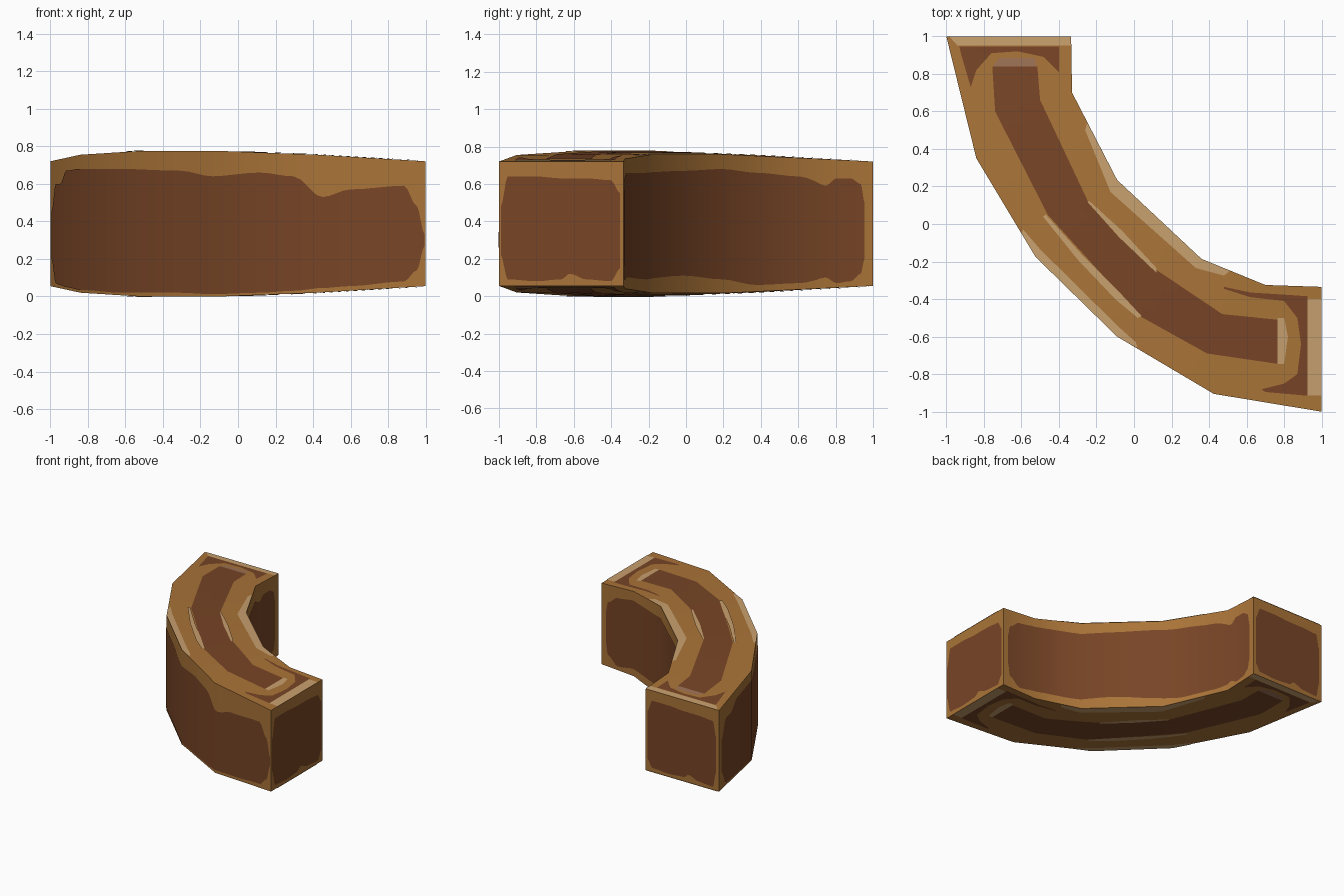
import bpy, bmesh
from mathutils import Vector
from mathutils.bvhtree import BVHTree

if "Cube" in bpy.data.objects:
    bpy.data.objects.remove(bpy.data.objects["Cube"])

HEIGHT = 0.775
# Plan outline of the bend at six stations, with the top height of each
OUTER = [(-1, 1), (-.84, .35), (-.525, -.175), (-.09, -.6), (.425, -.905), (1, -1)]
INNER = [(-.335, 1), (-.33, .70), (-.09, .235), (.36, -.186), (.70, -.325), (1, -.335)]
OUTER_TOP = [.72, .755, .775, .775, .755, .72]
INNER_TOP = [.72, .735, .757, .757, .735, .72]


def material(name, rgb):
    lin = [((c / 255 + .055) / 1.055) ** 2.4 for c in rgb]
    m = bpy.data.materials.new(name)
    m.diffuse_color = (*lin, 1)
    m.use_nodes = True
    m.node_tree.nodes["Principled BSDF"].inputs["Base Color"].default_value = m.diffuse_color
    return m


AMBER = material("amber_brown", (170, 116, 56))
DARK = material("dark_brown", (120, 69, 38))
TAN = material("pale_tan", (200, 160, 110))
DUSTY = material("dusty_tan", (158, 114, 85))


def make_object(name, bm, mat):
    me = bpy.data.meshes.new(name)
    bm.to_mesh(me)
    bm.free()
    me.materials.append(mat)
    ob = bpy.data.objects.new(name, me)
    bpy.context.collection.objects.link(ob)
    return ob


def along(points, u):
    """Point at u on a polyline counted in whole segments."""
    i = min(int(u), len(points) - 2)
    return Vector(points[i]).lerp(Vector(points[i + 1]), u - i)


# Curved block body
bm = bmesh.new()
rings = []
for (ox, oy), (ix, iy), oz, iz in zip(OUTER, INNER, OUTER_TOP, INNER_TOP):
    rings.append([bm.verts.new(p) for p in ((ox, oy, HEIGHT - oz), (ix, iy, HEIGHT - iz),
                                            (ix, iy, iz), (ox, oy, oz))])
for a, b in zip(rings, rings[1:]):
    for k in range(4):
        n = (k + 1) % 4
        bm.faces.new((a[k], a[n], b[n], b[k]))
bm.faces.new(rings[0])
bm.faces.new(rings[-1])
bmesh.ops.recalc_face_normals(bm, faces=bm.faces)
bmesh.ops.triangulate(bm, faces=bm.faces)
tree = BVHTree.FromBMesh(bm)
body = make_object("curved_block", bm, AMBER)
bpy.context.view_layer.objects.active = body
body.select_set(True)
bpy.ops.object.shade_smooth_by_angle(angle=0.7)


def cap_patch(name, rail_a, rail_b, mat, lift=.003):
    """Thin painted plate between two plan rails, on both top and underside."""
    steps, across = 6 * (len(rail_a) - 1), 4
    for side, start, sign in (("top", .85, 1), ("underside", -.08, -1)):
        bm = bmesh.new()
        grid = []
        for s in range(steps + 1):
            a, b = along(rail_a, s / 6), along(rail_b, s / 6)
            row = []
            for k in range(across + 1):
                x, y = a.lerp(b, k / across)
                z = tree.find_nearest(Vector((x, y, start)))[0].z
                row.append(bm.verts.new((x, y, z + sign * lift)))
            grid.append(row)
        for r, q in zip(grid, grid[1:]):
            for k in range(across):
                bm.faces.new((r[k], r[k + 1], q[k + 1], q[k]))
        bm.normal_update()
        for f in bm.faces:
            if f.normal.z * sign < 0:
                f.normal_flip()
        make_object(f"{name}_{side}", bm, mat)


def wall_panel(name, path, profile, side=1, lift=.003):
    """Dark wavy panel on a wall; profile rows are (u, low z, high z)."""
    seg = []
    for p, q in zip(path, path[1:]):
        d = (Vector(q) - Vector(p)).normalized()
        seg.append(Vector((d.y, -d.x, 0)) * side)
    normals = [seg[0]] + [(a + b).normalized() for a, b in zip(seg, seg[1:])] + [seg[-1]]
    # sample between profile rows with eased waves, plus every station
    us = {float(i) for i in range(len(path)) if profile[0][0] < i < profile[-1][0]}
    for a, b in zip(profile, profile[1:]):
        us |= {a[0] + (b[0] - a[0]) * k / 4 for k in range(4)}
    us.add(profile[-1][0])
    bm = bmesh.new()
    cols, vert_normals = [], []
    for u in sorted(us):
        a, b = next(((a, b) for a, b in zip(profile, profile[1:]) if u <= b[0]), profile[-2:])
        t = (u - a[0]) / (b[0] - a[0])
        t = t * t * (3 - 2 * t)
        n = along(normals, u).normalized()
        x, y = along(path, u)
        cols.append([bm.verts.new(Vector((x, y, a[i] + (b[i] - a[i]) * t)) + n * lift)
                     for i in (1, 2)])
        vert_normals += [n, n]
    for (l0, h0), (l1, h1) in zip(cols, cols[1:]):
        bm.faces.new((l0, l1, h1, h0) if side > 0 else (l0, h0, h1, l1))
    for f in bm.faces:
        f.smooth = True
    ob = make_object(name, bm, DARK)
    ob.data.normals_split_custom_set_from_vertices(vert_normals)


# Dark panels on the two curved walls and the two ends
wall_panel("outer_wall_panel", OUTER, [
    (.06, .2, .45), (.2, .07, .6), (.35, .06, .6), (.55, .05, .67), (1, .035, .68),
    (1.7, .02, .68), (2.5, .02, .67), (2.9, .012, .64), (3.4, .02, .66), (3.75, .03, .64),
    (4.05, .045, .53), (4.3, .055, .57), (4.8, .08, .59), (4.92, .14, .48), (4.99, .27, .33)])
wall_panel("inner_wall_panel", INNER, [
    (.15, .2, .5), (.22, .12, .6), (.4, .08, .63), (.65, .07, .63), (.85, .1, .59),
    (1.2, .07, .64), (1.7, .06, .66), (2.1, .09, .68), (2.6, .11, .67), (3.2, .09, .66),
    (4, .1, .66), (4.5, .08, .64), (4.8, .15, .58), (4.86, .25, .5)], side=-1)
END = [(.015, .22, .48), (.07, .09, .64), (.3, .08, .64), (.5, .09, .63), (.57, .12, .63),
       (.7, .09, .63), (.9, .08, .62), (.975, .15, .55)]
wall_panel("right_end_panel", [OUTER[-1], INNER[-1]], END)
wall_panel("back_end_panel", [INNER[0], OUTER[0]],
           [(.03, .15, .55)] + [(u + .02, lo, hi) for u, lo, hi in END[1:-1]] + [(.96, .2, .5)])

# Dark centre band with pale end bars
cap_patch("centre_band",
          [(-.755, .84), (-.74, .60), (-.46, .05), (.03, -.49), (.39, -.69), (.765, -.745)],
          [(-.515, .84), (-.50, .66), (-.245, .12), (.12, -.245), (.47, -.48), (.765, -.51)], DARK)
cap_patch("band_back_bar", [(-.75, .84), (-.52, .84)], [(-.72, .885), (-.53, .885)], DUSTY)
cap_patch("band_right_bar", [(.765, -.5), (.765, -.62), (.765, -.745)],
          [(.80, -.5), (.82, -.6), (.80, -.745)], TAN)

# Dark brackets around the two ends
cap_patch("back_bracket",
          [(-.93, .945), (-.88, .945), (-.83, .945), (-.76, .945), (-.62, .945), (-.48, .945), (-.40, .945)],
          [(-.92, .90), (-.87, .73), (-.84, .82), (-.76, .91), (-.62, .92), (-.48, .89), (-.40, .81)], DARK)
cap_patch("right_bracket",
          [(.48, -.335), (.62, -.365), (.78, -.375), (.925, -.385), (.925, -.64), (.925, -.85),
           (.925, -.915), (.70, -.895)],
          [(.48, -.345), (.62, -.39), (.80, -.41), (.87, -.5), (.89, -.64), (.87, -.80),
           (.80, -.85), (.68, -.88)], DARK)

# Pale worn strips along the ends, rims and band edges
cap_patch("back_edge_strip", [(-.985, 1), (-.335, 1)], [(-.94, .95), (-.335, .95)], TAN)
cap_patch("right_edge_strip", [(1, -.40), (1, -.915)], [(.925, -.40), (.925, -.915)], TAN)
cap_patch("inner_rim_strip",
          [(-.25, .54), (-.09, .235), (.36, -.186), (.51, -.25)],
          [(-.26, .50), (-.125, .17), (.33, -.235), (.48, -.275)], TAN)
cap_patch("outer_rim_strip",
          [(-.60, -.05), (-.525, -.175), (-.09, -.6), (.02, -.66)],
          [(-.59, -.03), (-.50, -.135), (-.08, -.55), (.01, -.63)], TAN)
cap_patch("band_outer_strip",
          [(-.485, .04), (-.30, -.19), (-.1, -.40), (.02, -.50)],
          [(-.47, .05), (-.28, -.16), (-.09, -.35), (.04, -.49)], TAN, .005)
cap_patch("band_inner_strip",
          [(-.25, .12), (-.08, -.07), (.12, -.26)],
          [(-.235, .12), (-.06, -.04), (.12, -.235)], TAN, .005)
